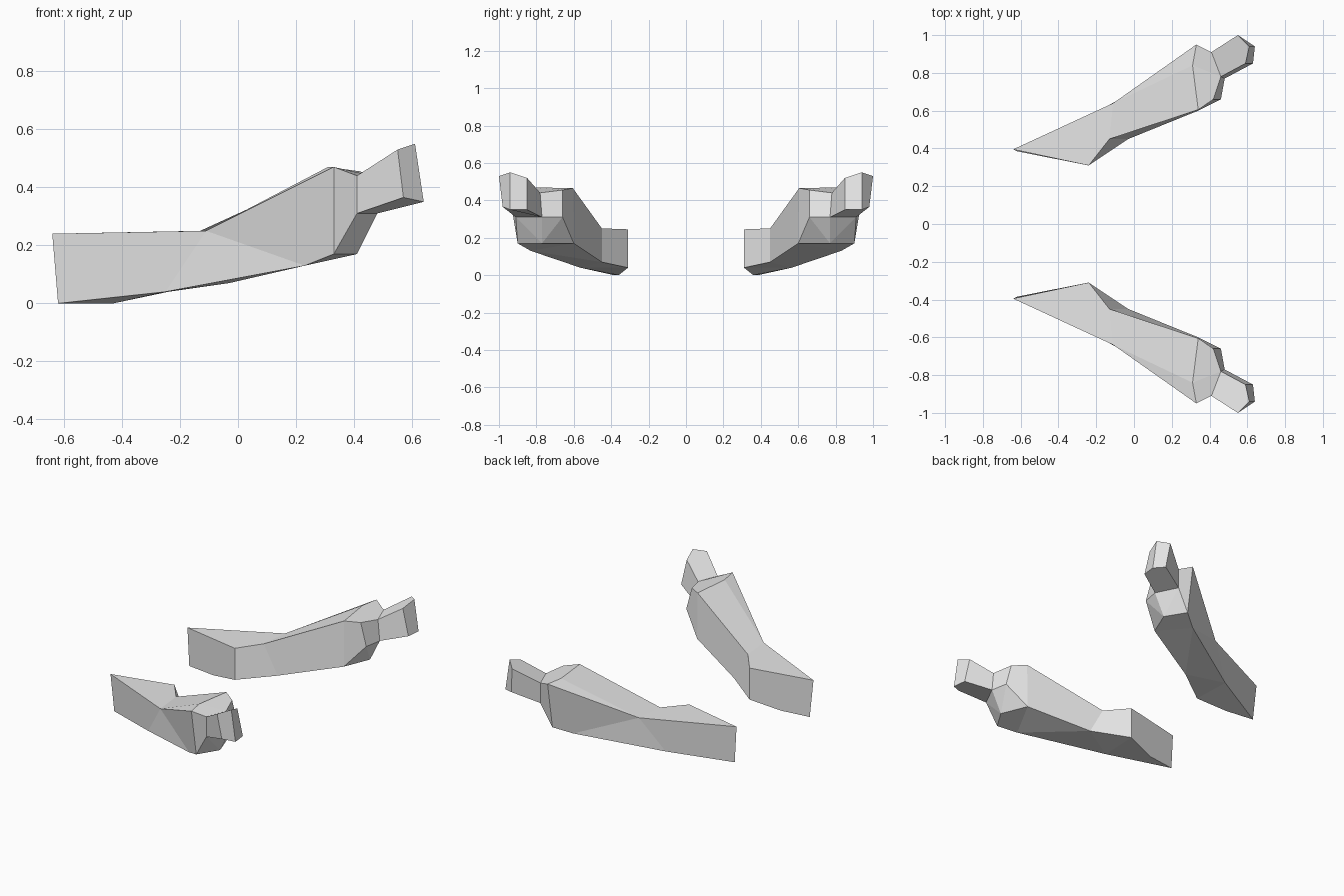
import bpy, bmesh

if "Cube" in bpy.data.objects:
    bpy.data.objects.remove(bpy.data.objects["Cube"])

grey = bpy.data.materials.new("light_grey")
grey.diffuse_color = (0.8, 0.8, 0.8, 1)
grey.use_nodes = True
grey.node_tree.nodes["Principled BSDF"].inputs["Base Color"].default_value = grey.diffuse_color

# Corner points of one arm (x, distance outward, height)
P = {
    # pointed rear end
    "tip_t": (-0.64, 0.395, 0.24), "tip_b": (-0.62, 0.385, 0.0), "heel_b": (-0.43, 0.36, 0.0),
    # elbow and the waist in front of it
    "elb_t": (-0.24, 0.31, 0.245), "elb_b": (-0.24, 0.31, 0.04),
    "inn_t": (-0.13, 0.45, 0.25), "inn_b": (-0.03, 0.45, 0.07),
    "out_t": (-0.11, 0.64, 0.25), "out_b": (-0.25, 0.565, 0.04), "out_c": (0.23, 0.83, 0.13),
    # thick forearm end
    "end_o": (0.33, 0.95, 0.47), "end_k": (0.31, 0.84, 0.47), "end_i": (0.34, 0.605, 0.465),
    "low_o": (0.33, 0.90, 0.17), "low_c": (0.41, 0.77, 0.17), "low_i": (0.34, 0.60, 0.17),
    "bev_t": (0.42, 0.66, 0.455), "bev_b": (0.46, 0.66, 0.31),
    # wrist
    "wo_t": (0.41, 0.91, 0.44), "wo_b": (0.41, 0.91, 0.31),
    "wi_t": (0.46, 0.78, 0.44), "wi_b": (0.48, 0.77, 0.31),
    # hand block
    "ho_t": (0.55, 1.0, 0.53), "ho_b": (0.57, 0.98, 0.365),
    "hm_t": (0.61, 0.94, 0.55), "hm_b": (0.64, 0.94, 0.35),
    "hi_t": (0.59, 0.85, 0.52), "hi_b": (0.63, 0.85, 0.35),
}

FACES = [
    # top
    "tip_t elb_t inn_t out_t", "out_t inn_t end_i end_k", "out_t end_k end_o",
    "end_o end_k wi_t wo_t", "end_k end_i bev_t wi_t",
    # outer side
    "tip_t out_t out_b tip_b", "out_t out_c out_b", "out_t end_o low_o out_c",
    # inner side
    "tip_t tip_b heel_b elb_b elb_t", "elb_t elb_b inn_b inn_t", "inn_t inn_b low_i end_i",
    # underside
    "tip_b out_b elb_b heel_b", "out_b inn_b elb_b", "out_b out_c inn_b",
    "out_c low_i inn_b", "out_c low_o low_c low_i",
    # forearm end
    "end_o wo_t wo_b low_o", "low_o wo_b low_c", "wo_b wi_b low_c", "wi_b bev_b low_c",
    "bev_b low_i low_c", "bev_t end_i low_i bev_b", "wi_t bev_t bev_b wi_b",
    # hand
    "wo_t wi_t hi_t hm_t ho_t", "wo_b ho_b hm_b hi_b wi_b", "wo_t ho_t ho_b wo_b",
    "ho_t hm_t hm_b ho_b", "hm_t hi_t hi_b hm_b", "hi_t wi_t wi_b hi_b",
]


def build_arm(name, side):
    bm = bmesh.new()
    v = {k: bm.verts.new((x, side * y, z)) for k, (x, y, z) in P.items()}
    for f in FACES:
        bm.faces.new([v[k] for k in f.split()])
    bmesh.ops.recalc_face_normals(bm, faces=bm.faces)
    me = bpy.data.meshes.new(name)
    bm.to_mesh(me)
    bm.free()
    me.materials.append(grey)
    bpy.context.collection.objects.link(bpy.data.objects.new(name, me))


build_arm("right_arm", -1)
build_arm("left_arm", 1)
